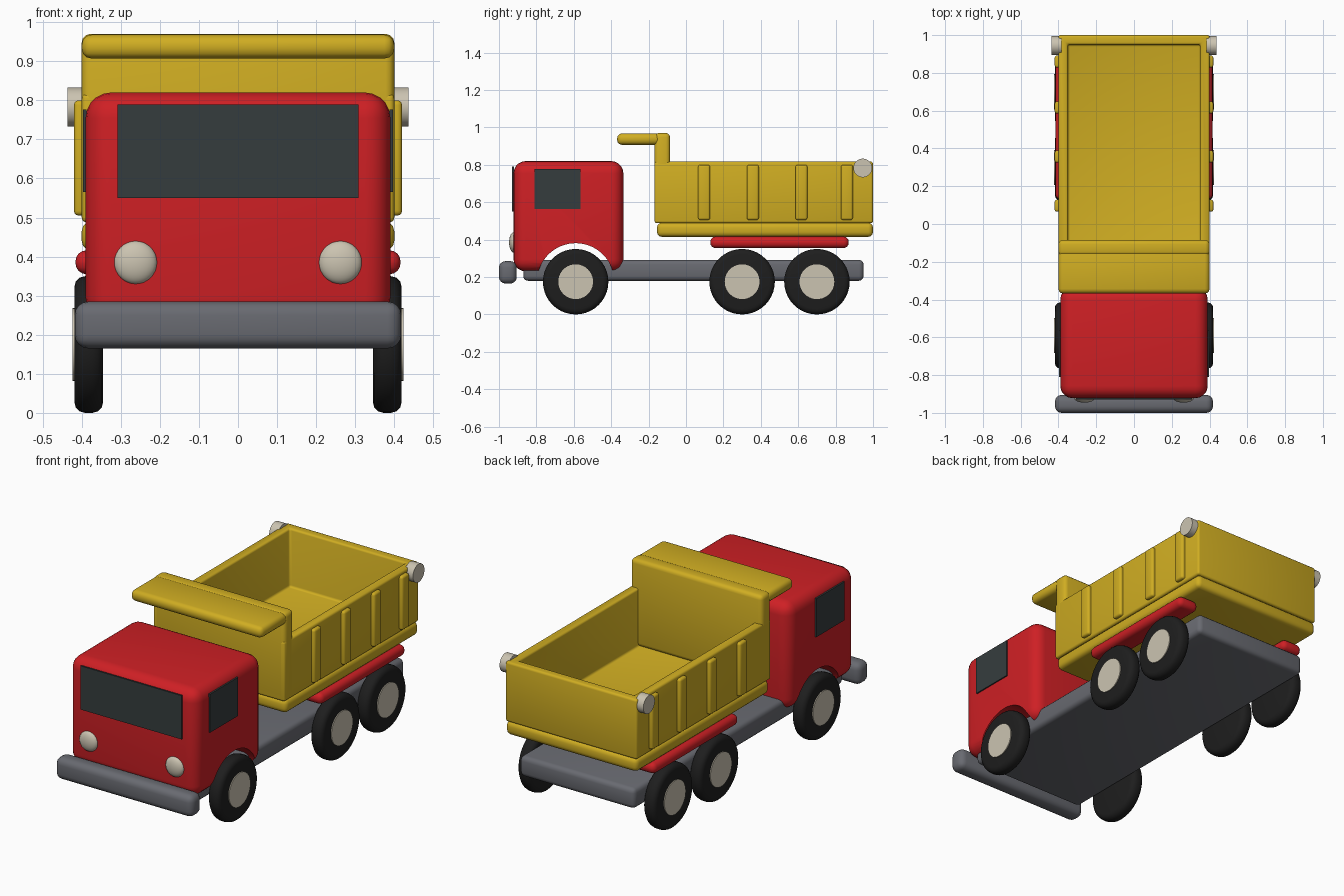
import bpy, bmesh, math
from mathutils import Matrix, Vector

if "Cube" in bpy.data.objects:
    bpy.data.objects.remove(bpy.data.objects["Cube"])


def material(name, rgb):
    m = bpy.data.materials.new(name)
    m.diffuse_color = (*rgb, 1)
    m.use_nodes = True
    m.node_tree.nodes["Principled BSDF"].inputs["Base Color"].default_value = m.diffuse_color
    return m


RED = material("red", (0.62, 0.014, 0.018))
YELLOW = material("yellow", (0.63, 0.42, 0.016))
GREY = material("grey", (0.14, 0.145, 0.165))
BLACK = material("tyre black", (0.013, 0.013, 0.013))
GLASS = material("dark glass", (0.036, 0.046, 0.048))
CREAM = material("cream", (0.60, 0.55, 0.44))


def finish(bm, name, mat, bevel=0, segments=3):
    """Round the sharp edges, then turn the bmesh into a smooth-shaded object."""
    if bevel:
        edges = [e for e in bm.edges if e.calc_face_angle(0) > math.radians(30)]
        bmesh.ops.bevel(bm, geom=edges, offset=bevel, segments=segments,
                        profile=0.5, affect='EDGES', clamp_overlap=True)
    bmesh.ops.recalc_face_normals(bm, faces=bm.faces)
    me = bpy.data.meshes.new(name)
    bm.to_mesh(me)
    bm.free()
    ob = bpy.data.objects.new(name, me)
    bpy.context.collection.objects.link(ob)
    me.materials.append(mat)
    bpy.ops.object.select_all(action='DESELECT')
    ob.select_set(True)
    bpy.context.view_layer.objects.active = ob
    bpy.ops.object.shade_smooth_by_angle(angle=math.radians(35))
    return ob


def box_mesh(x, y, z):
    lo, hi = zip(sorted(x), sorted(y), sorted(z))
    bm = bmesh.new()
    mid = [(a + b) / 2 for a, b in zip(lo, hi)]
    size = [b - a for a, b in zip(lo, hi)]
    bmesh.ops.create_cube(bm, size=1, matrix=Matrix.Translation(mid) @ Matrix.Diagonal((*size, 1)))
    return bm


def box(name, mat, x, y, z, bevel=0, segments=3):
    return finish(box_mesh(x, y, z), name, mat, bevel, segments)


def disc(name, mat, x, y, z, r, bevel=0, sides=40):
    """Cylinder lying along x between the two x values."""
    bm = bmesh.new()
    m = Matrix.Translation((sum(x) / 2, y, z)) @ Matrix.Rotation(math.pi / 2, 4, 'Y')
    bmesh.ops.create_cone(bm, cap_ends=True, segments=sides, radius1=r, radius2=r,
                          depth=abs(x[1] - x[0]), matrix=m)
    return finish(bm, name, mat, bevel)


# Chassis and bumper
box("chassis", GREY, (-0.35, 0.35), (-0.87, 0.95), (0.18, 0.292), 0.025)
box("bumper", GREY, (-0.418, 0.418), (-1.0, -0.905), (0.165, 0.285), 0.035, 4)

# Cab with wheel arches cut right through
cab = box("cab", RED, (-0.39, 0.39), (-0.922, -0.335), (0.23, 0.82), 0.065, 5)
cutter = disc("arch_cutter", RED, (-0.6, 0.6), -0.59, 0.175, 0.206, sides=64)
cutter.hide_render = True
mod = cab.modifiers.new("arches", 'BOOLEAN')
mod.operation, mod.solver, mod.object = 'DIFFERENCE', 'EXACT', cutter
bpy.ops.object.select_all(action='DESELECT')
bpy.context.view_layer.objects.active = cab
cab.select_set(True)
bpy.ops.object.modifier_apply(modifier=mod.name)
bpy.ops.object.shade_smooth_by_angle(angle=math.radians(35))
bpy.data.objects.remove(cutter)
box("windscreen", GLASS, (-0.308, 0.308), (-0.929, -0.92), (0.55, 0.79))

# Tipper bed: base slab, hollow tub, tall front wall and cab visor
box("bed_base", YELLOW, (-0.40, 0.40), (-0.155, 1.0), (0.415, 0.49), 0.025)
bm = box_mesh((-0.40, 0.40), (-0.168, 1.0), (0.488, 0.817))
bm.normal_update()
top = max(bm.faces, key=lambda f: f.calc_center_median().z)
bmesh.ops.inset_region(bm, faces=[top], thickness=0.07)
inner = bmesh.ops.extrude_discrete_faces(bm, faces=[top])["faces"][0]
bmesh.ops.translate(bm, verts=inner.verts, vec=Vector((0, 0, 0.495 - 0.817)))
finish(bm, "bed_tub", YELLOW, 0.012)
box("bed_front_wall", YELLOW, (-0.40, 0.40), (-0.168, -0.085), (0.495, 0.97), 0.022)
box("cab_visor", YELLOW, (-0.40, 0.40), (-0.368, -0.135), (0.907, 0.968), 0.025)

# Parts repeated on both sides
for side, s in (("left", -1), ("right", 1)):
    box(side + "_window", GLASS, (s * 0.388, s * 0.397), (-0.81, -0.565), (0.565, 0.777))
    box(side + "_mudguard", RED, (s * 0.29, s * 0.416), (0.13, 0.87), (0.355, 0.416), 0.028, 4)
    disc(side + "_rear_light", CREAM, (s * 0.385, s * 0.437), 0.945, 0.783, 0.05)

    # Headlight: flattened ball
    bm = bmesh.new()
    bmesh.ops.create_uvsphere(bm, u_segments=32, v_segments=16, radius=1,
                              matrix=Matrix.Translation((s * 0.262, -0.92, 0.385))
                              @ Matrix.Diagonal((0.055, 0.026, 0.055, 1)))
    finish(bm, side + "_headlight", CREAM)

    # Bed ribs
    for i, y in enumerate((0.097, 0.357, 0.617, 0.86)):
        box(f"{side}_rib_{i + 1}", YELLOW, (s * 0.385, s * 0.42), (y - 0.032, y + 0.032),
            (0.505, 0.80), 0.012)

    # Wheels
    for axle, y in (("front", -0.59), ("middle", 0.30), ("rear", 0.70)):
        disc(f"{axle}_{side}_tyre", BLACK, (s * 0.345, s * 0.419), y, 0.175, 0.175, 0.028)
        disc(f"{axle}_{side}_hub", CREAM, (s * 0.41, s * 0.424), y, 0.175, 0.093)
